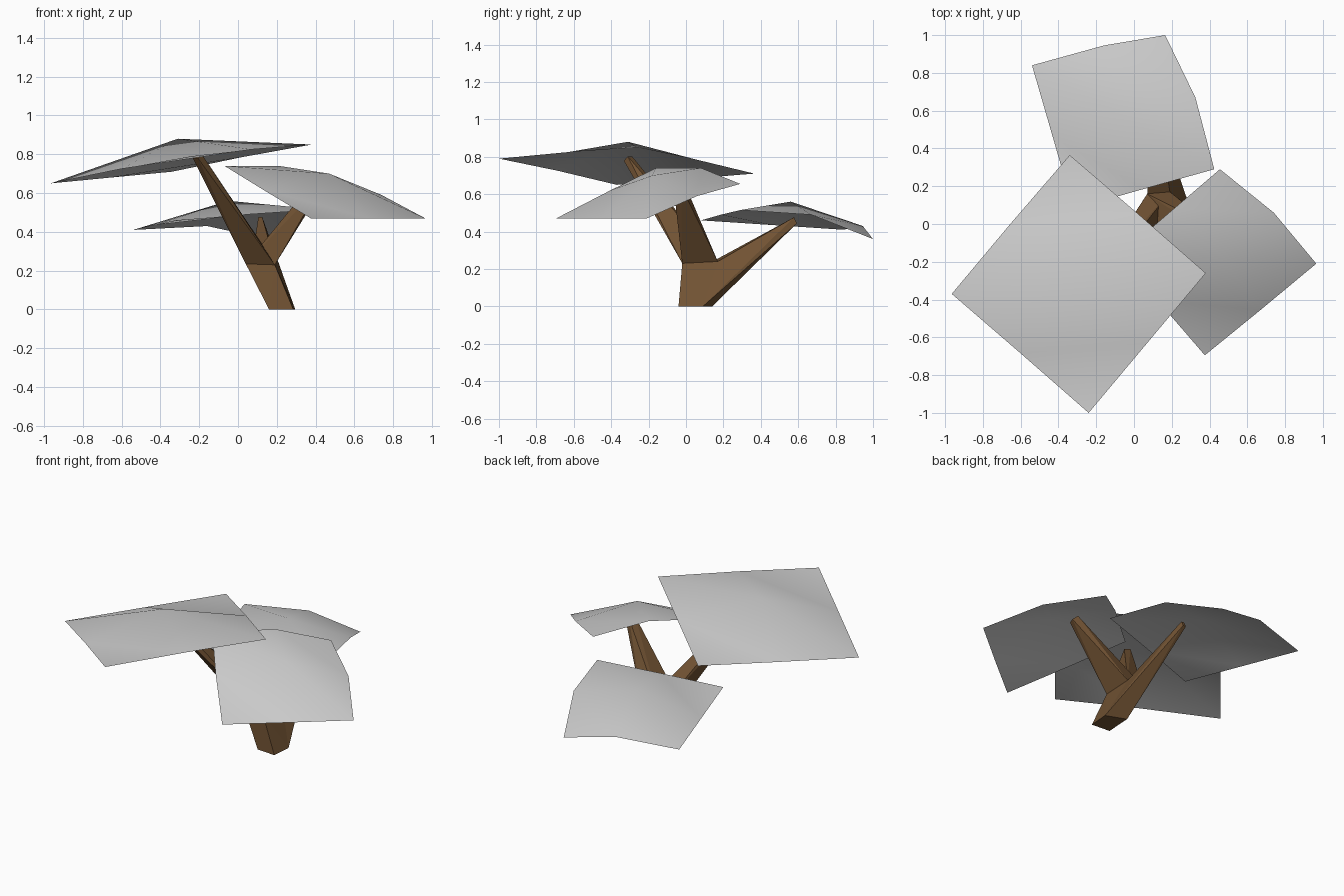
import bpy, bmesh
from mathutils import Vector

if "Cube" in bpy.data.objects:
    bpy.data.objects.remove(bpy.data.objects["Cube"])

wood = bpy.data.materials.new("brown_wood")
wood.diffuse_color = (0.165, 0.085, 0.033, 1)
wood.use_nodes = True
wood.node_tree.nodes["Principled BSDF"].inputs["Base Color"].default_value = wood.diffuse_color


def finish(bm, name, mat=None, smooth=False):
    mesh = bpy.data.meshes.new(name)
    bm.to_mesh(mesh)
    bm.free()
    if mat:
        mesh.materials.append(mat)
    for p in mesh.polygons:
        p.use_smooth = smooth
    obj = bpy.data.objects.new(name, mesh)
    bpy.context.collection.objects.link(obj)
    return obj


def canopy(name, rim, centre):
    """Domed 2x2 sheet: corners and midpoints alternate, the first corner starts the fold line."""
    bm = bmesh.new()
    c = bm.verts.new(centre)
    v = [bm.verts.new(p) for p in rim]
    for i in range(0, 8, 2):
        a, b, d = v[i - 1], v[i], v[(i + 1) % 8]
        tris = ((c, a, b), (c, b, d)) if i % 4 == 0 else ((c, a, d), (a, b, d))
        for t in tris:
            bm.faces.new(t)
    bm.normal_update()
    if c.normal.z < 0:
        bmesh.ops.reverse_faces(bm, faces=bm.faces)
    finish(bm, name, smooth=True)


def hull(name, points):
    """Faceted wooden part wrapped round its end sections."""
    bm = bmesh.new()
    for p in points:
        bm.verts.new(p)
    bmesh.ops.convex_hull(bm, input=bm.verts)
    loose = [v for v in bm.verts if not v.link_faces]
    bmesh.ops.delete(bm, geom=loose, context='VERTS')
    bmesh.ops.recalc_face_normals(bm, faces=bm.faces)
    finish(bm, name, wood)


def tip(start, end, side, up):
    """Small rectangular section at the end of a branch."""
    start, end = Vector(start), Vector(end)
    d = (end - start).normalized()
    u = d.cross(Vector((0, 0, 1))).normalized()
    w = u.cross(d)
    return [end + side * a * u + up * b * w
            for a, b in ((1, 1), (1, -1), (-1, -1), (-1, 1))]


# Leaf sheets
canopy("large_canopy",
       [(-.965, -.37, .65), (-.60, -.685, .725), (-.24, -1.0, .79), (.07, -.63, .825),
        (.38, -.26, .85), (.02, .055, .785), (-.34, .365, .71), (-.655, 0, .68)],
       (-.31, -.31, .88))
canopy("right_canopy",
       [(.965, -.21, .47), (.67, -.455, .47), (.375, -.695, .47), (.125, -.405, .62),
        (-.07, -.16, .74), (.21, .08, .74), (.455, .29, .655), (.74, .06, .59)],
       (.47, -.18, .70))
canopy("back_canopy",
       [(-.54, .84, .41), (-.16, .945, .43), (.165, 1.0, .36), (.325, .67, .49),
        (.425, .29, .515), (.05, .185, .49), (-.32, .08, .46), (-.43, .46, .435)],
       (-.05, .56, .56))

# Trunk and three tapering branches
base = [(.16, -.03, 0), (.285, -.04, 0), (.295, .09, 0), (.17, .14, 0)]
joint = [(.04, 0, .235), (.19, -.02, .23), (.19, .17, .24), (.07, .16, .25)]
mid = (.12, .08, .24)
hull("trunk", base + joint)
hull("left_branch", joint + tip(mid, (-.21, -.31, .79), .018, .018))
hull("right_branch", joint + tip(mid, (.42, -.04, .655), .022, .022))
hull("back_branch", base[2:] + joint[2:] + tip(mid, (.115, .585, .46), .01, .018))
